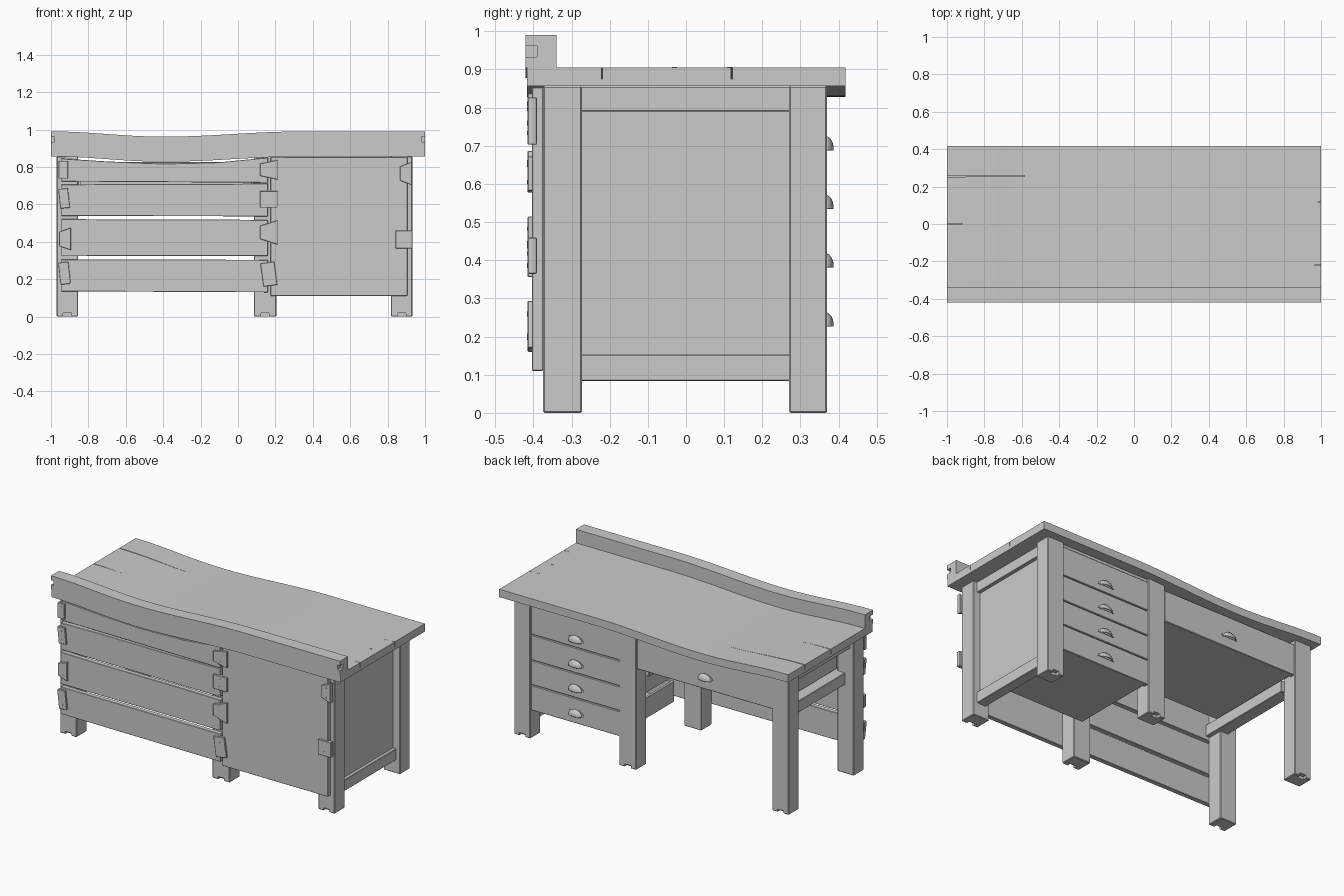
import bpy, bmesh, math
from mathutils import Matrix

if "Cube" in bpy.data.objects:
    bpy.data.objects.remove(bpy.data.objects["Cube"])


def sag(x):
    # dip of the warped left half of the worktop
    t = (x + 0.4) / (0.6 if x < -0.4 else 0.75)
    return -0.028 * (1 + math.cos(math.pi * t)) / 2 if abs(t) < 1 else 0.0


def make(name, bm, bevel=0.0):
    bmesh.ops.recalc_face_normals(bm, faces=bm.faces)
    if bevel:
        bmesh.ops.bevel(bm, geom=bm.edges[:], offset=bevel, segments=1, affect='EDGES')
    me = bpy.data.meshes.new(name)
    bm.to_mesh(me)
    bm.free()
    ob = bpy.data.objects.new(name, me)
    bpy.context.collection.objects.link(ob)
    return ob


def smooth(ob, angle):
    bpy.context.view_layer.objects.active = ob
    ob.select_set(True)
    bpy.ops.object.shade_smooth_by_angle(angle=math.radians(angle))
    ob.select_set(False)


def prism(name, pts, y0, y1, bevel=0.0):
    # polygon in the xz plane, extruded along y
    bm = bmesh.new()
    a = [bm.verts.new((x, y0, z)) for x, z in pts]
    b = [bm.verts.new((x, y1, z)) for x, z in pts]
    bm.faces.new(a)
    bm.faces.new(b[::-1])
    for i in range(len(pts)):
        j = (i + 1) % len(pts)
        bm.faces.new((a[i], a[j], b[j], b[i]))
    return make(name, bm, bevel)


def box(name, x0, x1, y0, y1, z0, z1, bevel=0.003):
    return prism(name, [(x0, z0), (x1, z0), (x1, z1), (x0, z1)], y0, y1, bevel)


def slab(name, x0, x1, y0, y1, z0, z1, n=32):
    # long board that follows the sag
    bm = bmesh.new()
    rings = []
    for i in range(n + 1):
        x = x0 + (x1 - x0) * i / n
        rings.append([bm.verts.new((x, y, z + sag(x))) for y, z in
                      ((y0, z0), (y1, z0), (y1, z1), (y0, z1))])
    for r, s in zip(rings, rings[1:]):
        for k in range(4):
            bm.faces.new((r[k], r[(k + 1) % 4], s[(k + 1) % 4], s[k]))
    bm.faces.new(rings[0])
    bm.faces.new(rings[-1])
    ob = make(name, bm)
    smooth(ob, 30)
    return ob


def cut(ob, cutter):
    cutter.hide_render = True
    cutter.hide_viewport = True
    m = ob.modifiers.new("cut", 'BOOLEAN')
    m.operation = 'DIFFERENCE'
    m.solver = 'EXACT'
    m.object = cutter


def crack(ob, x, y, length, width):
    # tapering split running in from an end of the worktop
    bm = bmesh.new()
    e = 0.02 if length < 0 else -0.02
    lo, hi = [[bm.verts.new((px, py, z)) for px, py in
               ((x + e, y - width / 2), (x + e, y + width / 2), (x + length, y))]
              for z in (0.875, 0.93)]
    bm.faces.new(lo)
    bm.faces.new(hi)
    for i in range(3):
        j = (i + 1) % 3
        bm.faces.new((lo[i], lo[j], hi[j], hi[i]))
    cut(ob, make("crack_cutter", bm))


def stud(name, x, y, z, r, depth, turn=0.0):
    bm = bmesh.new()
    bmesh.ops.create_cone(bm, cap_ends=True, segments=8, radius1=r, radius2=r, depth=depth,
                          matrix=Matrix.Translation((x, y, z)) @ Matrix.Rotation(turn, 4, 'X'))
    make(name, bm)


# worktop and front upstand
top = slab("worktop", -1, 1, -0.417, 0.418, 0.856, 0.905)
for c in ((-1, 0.255, 0.55, 0.006), (-1, 0.0, 0.2, 0.005), (1, -0.22, -0.05, 0.005), (1, 0.12, -0.03, 0.007)):
    crack(top, *c)
upstand = slab("upstand", -1, 1, -0.42, -0.34, 0.905, 0.99)
for s in (-1, 1):
    cut(upstand, box("upstand_notch_cutter", s - 0.018, s + 0.018, -0.44, -0.39, 0.933, 0.962, 0))
for y in (0.115, -0.03):
    stud("worktop_nail", 0.942, y, 0.904, 0.007, 0.006)

# six legs with chipped feet
for lx0, lx1 in ((-0.97, -0.855), (0.085, 0.205), (0.818, 0.932)):
    for ly0, ly1, ny in ((-0.375, -0.273, -0.375), (0.27, 0.37, 0.37)):
        leg = box("leg", lx0, lx1, ly0, ly1, 0, 0.857, 0.004)
        c = (lx0 + lx1) / 2
        cut(leg, box("foot_notch_cutter", c - 0.022, c + 0.022, ny - 0.025, ny + 0.025, -0.02, 0.018, 0))

# right side: recessed panel with upper and lower rails
box("side_panel", 0.86, 0.884, -0.28, 0.28, 0.1, 0.855)
box("side_upper_rail", 0.84, 0.905, -0.28, 0.28, 0.79, 0.856)
box("side_lower_rail", 0.84, 0.905, -0.28, 0.28, 0.083, 0.154)

# left side rail and the two runners under the desk drawer
box("left_upper_rail", -0.945, -0.88, -0.28, 0.28, 0.79, 0.857)
box("left_drawer_runner", -0.91, -0.83, -0.37, 0.28, 0.555, 0.628)
box("middle_drawer_runner", 0.06, 0.14, -0.37, 0.28, 0.555, 0.628)


def cup_handle(x, z, y=0.364):
    # open-bottomed dome on a thin half-oval backplate
    bm = bmesh.new()
    bmesh.ops.create_uvsphere(bm, u_segments=24, v_segments=12, radius=1)
    for n in ((0, 1, 0), (0, 0, 1)):
        bmesh.ops.bisect_plane(bm, geom=bm.verts[:] + bm.edges[:] + bm.faces[:],
                               plane_co=(0, 0, 0), plane_no=n, clear_inner=True)
    bmesh.ops.transform(bm, verts=bm.verts[:], matrix=Matrix.Translation((x, y, z))
                        @ Matrix.Diagonal((0.046, 0.023, 0.034, 1)))
    ob = make("cup_handle", bm)
    ob.modifiers.new("shell", 'SOLIDIFY').thickness = 0.004
    smooth(ob, 40)
    pts = [(x + 0.058 * math.cos(math.pi * i / 12), z + 0.034 * math.sin(math.pi * i / 12))
           for i in range(13)]
    prism("handle_backplate", pts, y - 0.002, y + 0.003)


def drawer(name, x0, x1, z0, z1, back, hx, hz):
    # front, open tray and handle
    box(name + "_front", x0, x1, 0.335, 0.364, z0, z1)
    a, b, t = x0 + 0.012, x1 - 0.012, 0.014
    box(name + "_bottom", a, b, back, 0.34, z0 + 0.004, z0 + 0.004 + t, 0)
    for sx in (a, b - t):
        box(name + "_side", sx, sx + t, back, 0.34, z0 + 0.004, z1 - 0.025, 0)
    box(name + "_back", a, b, back, back + t, z0 + 0.004, z1 - 0.025, 0)
    cup_handle(hx, hz)


# four cabinet drawers and the wide desk drawer
levels = [0.175, 0.335, 0.49, 0.65, 0.835]
for i, hz in enumerate((0.23, 0.385, 0.538, 0.692)):
    drawer("cabinet_drawer", 0.203, 0.818, levels[i] + 0.002, levels[i + 1] - 0.002, -0.19, 0.51, hz)
box("drawer_top_rail", 0.2, 0.82, 0.3, 0.355, 0.835, 0.857)
drawer("desk_drawer", -0.855, 0.085, 0.63, 0.826, -0.29, -0.385, 0.692)

# front planks: left end z0, z1 then right end z0, z1, and top edge dip
for a0, a1, b0, b1, dip in ((0.135, 0.305, 0.13, 0.303, 0), (0.323, 0.522, 0.325, 0.516, 0),
                            (0.538, 0.705, 0.536, 0.712, 0), (0.722, 0.845, 0.716, 0.85, 0.03)):
    prism("front_plank", [(-0.945, a0), (0.16, b0), (0.16, b1), (-0.1, (a1 + b1) / 2 - dip * 0.75),
                          (-0.4, (a1 + b1) / 2 - dip), (-0.7, (a1 + b1) / 2 - dip * 0.6), (-0.945, a1)],
          -0.404, -0.374, 0.002)

# closed board in front of the cabinet
box("front_board", 0.175, 0.905, -0.404, -0.374, 0.11, 0.853, 0.002)


# metal plates: centre, width, height, tilt in degrees, taper
def plate(x, z, w, h, tilt, taper, y=-0.403):
    c, s = math.cos(math.radians(tilt)), math.sin(math.radians(tilt))
    p, q = max(0, -taper), max(0, taper)
    shape = [(-w / 2, -h / 2 + p), (w / 2, -h / 2 + q), (w / 2, h / 2 - q), (-w / 2, h / 2 - p)]
    prism("corner_plate", [(x + c * u - s * v, z + s * u + c * v) for u, v in shape],
          y - 0.012, y + 0.012, 0.002)
    for k in (-1, 1):
        stud("plate_nail", x - s * k * h * 0.25, y - 0.012, z + c * k * h * 0.25, 0.005, 0.003, math.pi / 2)


for p in ((-0.935, 0.785, 0.05, 0.095, 0, 0), (-0.93, 0.632, 0.052, 0.105, 6, 0),
          (-0.925, 0.415, 0.065, 0.12, 0, -0.022), (-0.928, 0.232, 0.055, 0.118, 6, 0),
          (0.165, 0.785, 0.095, 0.105, 0, -0.02), (0.165, 0.627, 0.095, 0.09, 0, 0),
          (0.165, 0.45, 0.095, 0.13, 0, -0.03), (0.165, 0.227, 0.075, 0.125, 8, 0),
          (0.898, 0.765, 0.062, 0.125, 0, -0.025), (0.888, 0.412, 0.09, 0.095, 0, 0)):
    plate(*p)
